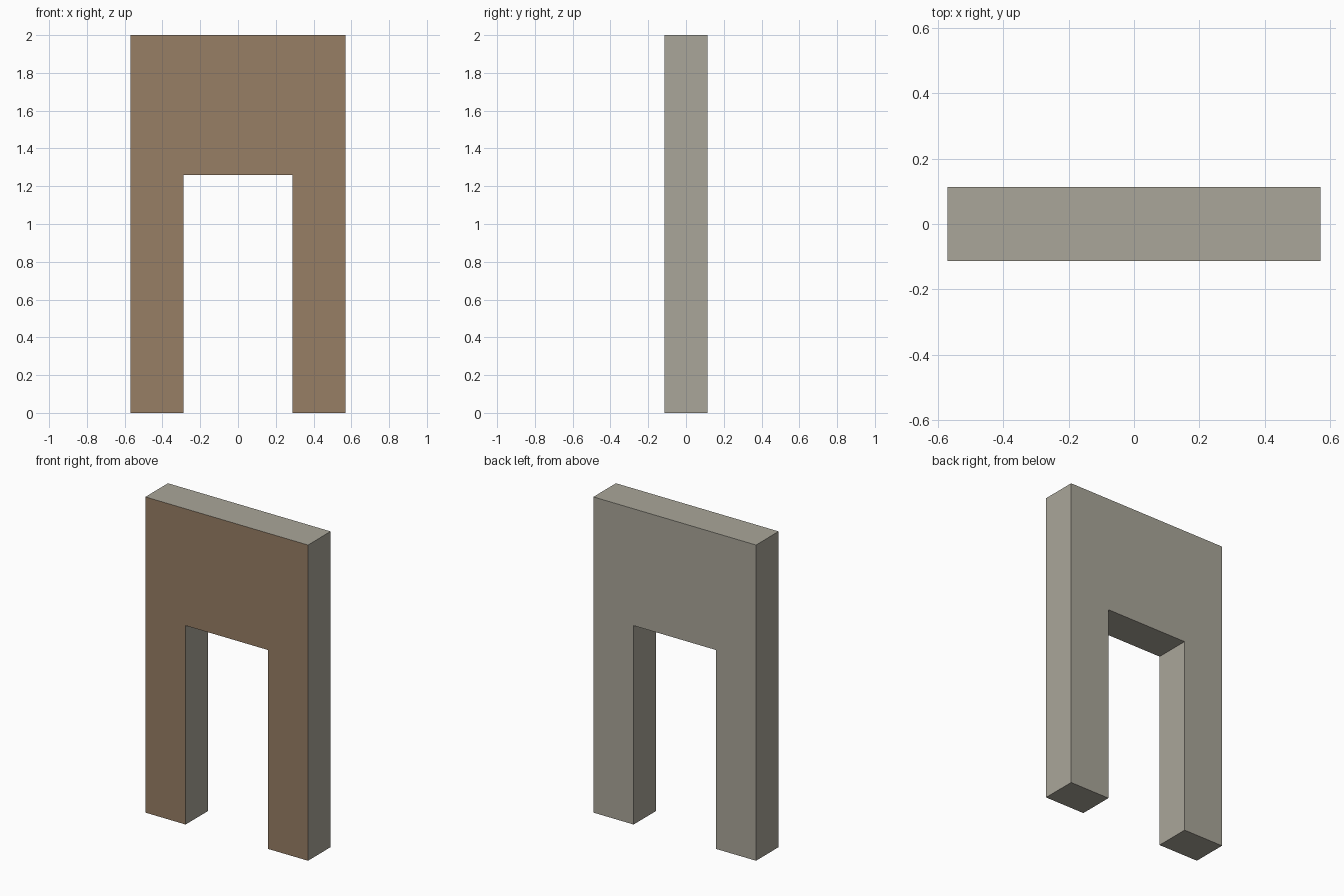
import bpy, bmesh

if "Cube" in bpy.data.objects:
    bpy.data.objects.remove(bpy.data.objects["Cube"])


def material(name, color):
    m = bpy.data.materials.new(name)
    m.diffuse_color = color
    m.use_nodes = True
    m.node_tree.nodes["Principled BSDF"].inputs["Base Color"].default_value = m.diffuse_color
    return m


# Arch outline: two legs joined by a deep header (x, z)
W, GAP, H, GAP_H, D = 0.57, 0.288, 2.0, 1.26, 0.113
half = [(GAP, GAP_H), (GAP, 0), (W, 0), (W, H)]
outline = half + [(-x, z) for x, z in reversed(half)]

bm = bmesh.new()
front = bm.faces.new([bm.verts.new((x, -D, z)) for x, z in outline])

# Extrude the outline backwards to give the frame its thickness
res = bmesh.ops.extrude_face_region(bm, geom=[front], use_keep_orig=True)
verts = [g for g in res["geom"] if isinstance(g, bmesh.types.BMVert)]
bmesh.ops.translate(bm, verts=verts, vec=(0, 2 * D, 0))
bmesh.ops.recalc_face_normals(bm, faces=bm.faces[:])

# Brown front face, stone-grey everywhere else
for f in bm.faces:
    f.material_index = 1 if f.normal.y < -0.9 else 0

mesh = bpy.data.meshes.new("door_frame")
bm.to_mesh(mesh)
bm.free()
mesh.materials.append(material("warm_grey", (0.40, 0.38, 0.32, 1)))
mesh.materials.append(material("brown_front", (0.31, 0.21, 0.13, 1)))
frame = bpy.data.objects.new("door_frame", mesh)
bpy.context.collection.objects.link(frame)
